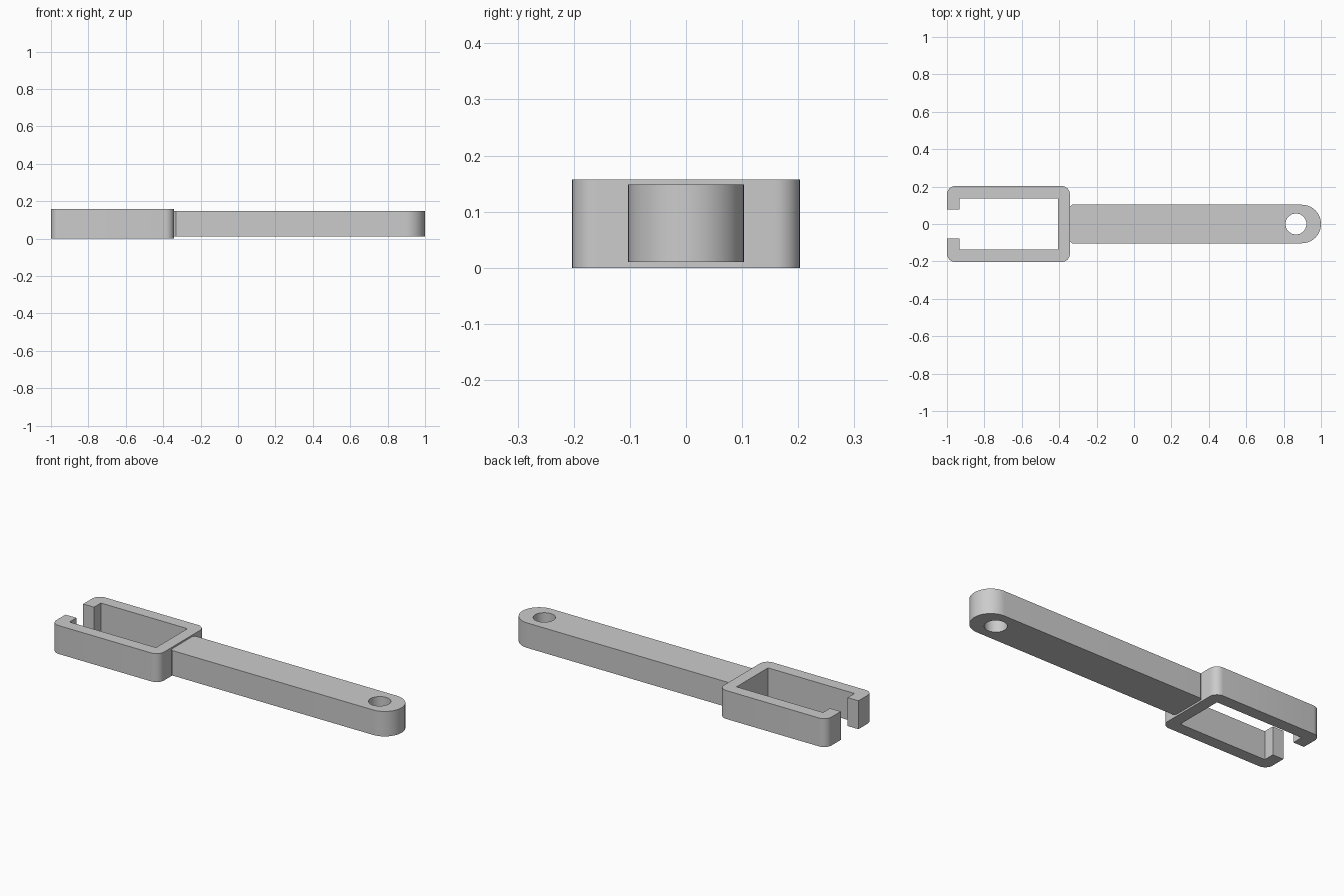
import bpy, bmesh
from math import sin, cos, radians, pi

if "Cube" in bpy.data.objects:
    bpy.data.objects.remove(bpy.data.objects["Cube"])


def arc(cx, cy, r, a0, a1, n):
    """Points along an arc, angles in degrees."""
    return [(cx + r * cos(radians(a0 + (a1 - a0) * i / n)),
             cy + r * sin(radians(a0 + (a1 - a0) * i / n))) for i in range(n + 1)]


def prism(name, pts, z0, z1):
    """Extrude a closed outline upward and shade only its round parts smooth."""
    bm = bmesh.new()
    face = bm.faces.new([bm.verts.new((x, y, z0)) for x, y in pts])
    top = bmesh.ops.extrude_face_region(bm, geom=[face])["geom"]
    bmesh.ops.translate(bm, vec=(0, 0, z1 - z0),
                        verts=[v for v in top if isinstance(v, bmesh.types.BMVert)])
    bmesh.ops.recalc_face_normals(bm, faces=bm.faces)
    mesh = bpy.data.meshes.new(name)
    bm.to_mesh(mesh)
    bm.free()
    obj = bpy.data.objects.new(name, mesh)
    bpy.context.collection.objects.link(obj)
    return obj


def smooth(obj):
    bpy.ops.object.select_all(action='DESELECT')
    obj.select_set(True)
    bpy.context.view_layer.objects.active = obj
    bpy.ops.object.shade_smooth_by_angle(angle=radians(30))


# C-shaped clip frame: upper half outline, mirrored across y = 0
x0, x1, w, r = -1.0, -0.342, 0.203, 0.045
half = (arc(x1 - r, w - r, r, 0, 90, 8) + arc(x0 + r, w - r, r, 90, 180, 8)
        + [(x0, 0.077), (-0.934, 0.077), (-0.934, 0.137), (-0.405, 0.137)])
outline = half + [(x, -y) for x, y in reversed(half)]
smooth(prism("clip_frame", outline, 0, 0.157))

# Arm with a rounded tip and slightly chamfered root
hw, c = 0.103, 0.012
arm = prism("arm", arc(1 - hw, 0, hw, -90, 90, 32)
            + [(-0.343 + c, hw), (-0.343, hw - c), (-0.343, c - hw), (-0.343 + c, -hw)],
            0.01, 0.148)

# Pivot hole through the tip
cutter = prism("hole_cutter", arc(0.866, 0, 0.056, 0, 360, 48)[:-1], -0.1, 0.3)
cutter.hide_render = True
cut = arm.modifiers.new("hole", 'BOOLEAN')
cut.operation = 'DIFFERENCE'
cut.object = cutter
cut.solver = 'EXACT'
bpy.context.view_layer.objects.active = arm
bpy.ops.object.modifier_apply(modifier=cut.name)
bpy.data.objects.remove(cutter)
smooth(arm)
